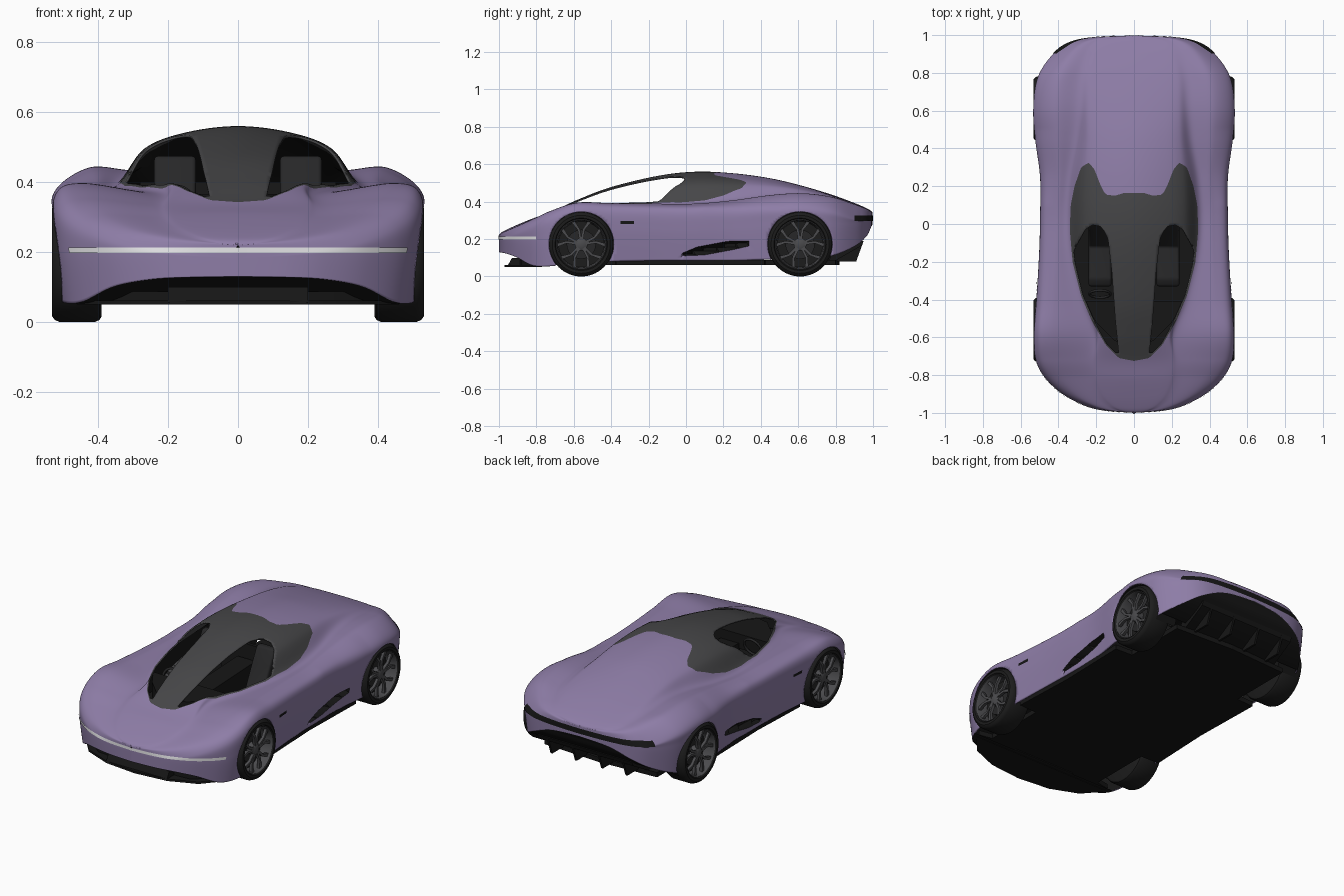
import bpy, bmesh, math

if "Cube" in bpy.data.objects:
    bpy.data.objects.remove(bpy.data.objects["Cube"])


def material(name, r, g, b):
    m = bpy.data.materials.new(name)
    m.diffuse_color = (r, g, b, 1)
    m.use_nodes = True
    m.node_tree.nodes["Principled BSDF"].inputs["Base Color"].default_value = m.diffuse_color
    return m


PURPLE = material("purple paint", 0.27, 0.205, 0.385)
CANOPY = material("canopy grey", 0.062, 0.062, 0.065)
BLACK = material("trim black", 0.008, 0.008, 0.008)
TYRE = material("tyre black", 0.012, 0.012, 0.012)
RIM = material("rim grey", 0.07, 0.07, 0.075)
LIGHT = material("light strip", 0.8, 0.8, 0.82)
SEAT = material("seat charcoal", 0.02, 0.02, 0.021)


def finish(name, bm, mats, mirror=True, angle=35):
    """Turn a bmesh into a smooth shaded object, mirrored across x."""
    me = bpy.data.meshes.new(name)
    bm.to_mesh(me)
    bm.free()
    for m in mats:
        me.materials.append(m)
    me.shade_smooth()
    me.set_sharp_from_angle(angle=math.radians(angle))
    ob = bpy.data.objects.new(name, me)
    bpy.context.collection.objects.link(ob)
    if mirror:
        ob.modifiers.new("mirror", 'MIRROR').merge_threshold = 0.003
    return ob


def add_grid(bm, rows):
    vs = [[bm.verts.new(p) for p in r] for r in rows]
    for r, s in zip(vs, vs[1:]):
        for j in range(len(r) - 1):
            bm.faces.new((r[j], s[j], s[j + 1], r[j + 1]))


def prism(name, polys, axis, lo, hi, mat, mirror=True, bevel=0):
    """Extrude outlines along x (points are y, z) or z (points are x, y)."""
    bm = bmesh.new()
    for pts in polys:
        ring = [[bm.verts.new((h, a, b) if axis == 'x' else (a, b, h)) for a, b in pts]
                for h in (lo, hi)]
        bm.faces.new(ring[0])
        bm.faces.new(ring[1])
        for i in range(len(pts)):
            bm.faces.new((ring[0][i - 1], ring[0][i], ring[1][i], ring[1][i - 1]))
    bmesh.ops.recalc_face_normals(bm, faces=bm.faces)
    if bevel:
        bmesh.ops.bevel(bm, geom=bm.edges[:], offset=bevel, segments=3, affect='EDGES', profile=0.5)
    return finish(name, bm, [mat], mirror)


def lathe(name, profile, cy, cz, mat, a0=0, a1=360, steps=56):
    """Spin an (x, radius) profile around a wheel axle."""
    bm = bmesh.new()
    rows = []
    for i in range(steps + 1):
        a = math.radians(a0 + (a1 - a0) * i / steps)
        rows.append([(x, cy + r * math.cos(a), cz + r * math.sin(a)) for x, r in profile])
    add_grid(bm, rows)
    bmesh.ops.remove_doubles(bm, verts=bm.verts, dist=1e-5)
    bmesh.ops.recalc_face_normals(bm, faces=bm.faces)
    return finish(name, bm, [mat])


def spline(pts, n, last=None):
    """Catmull-Rom through tuples, n steps per span."""
    p = [pts[0]] + list(pts) + [last or pts[-1]]
    out = []
    for i in range(1, len(p) - 2):
        for k in range(n):
            t = k / n
            out.append(tuple(0.5 * (2 * b + (c - a) * t + (2 * a - 5 * b + 4 * c - d) * t * t
                                    + (3 * b - a - 3 * c + d) * t ** 3)
                             for a, b, c, d in zip(*p[i - 1:i + 3])))
    return out + [tuple(pts[-1])]


def sdf(px, py, poly):
    """Signed distance to an outline, negative inside."""
    d, s = 9.0, 1
    for i in range(len(poly)):
        (ax, ay), (bx, by) = poly[i - 1], poly[i]
        ex, ey, wx, wy = bx - ax, by - ay, px - ax, py - ay
        t = max(0, min(1, (wx * ex + wy * ey) / (ex * ex + ey * ey)))
        d = min(d, math.hypot(wx - ex * t, wy - ey * t))
        if (ay > py) != (by > py) and wx < ex * wy / ey:
            s = -s
    return s * d


def carve(bm, g):
    """Slide vertices onto the line g = 0 and return the faces inside it."""
    val = {v: g(v.co) for v in bm.verts}
    for e in bm.edges:
        a, b = e.verts
        if val[a] * val[b] < 0:
            t = val[a] / (val[a] - val[b])
            co = a.co.lerp(b.co, t)
            v = a if t < 0.5 else b
            if abs(v.co.x) < 1e-5:
                co.x = 0
            v.co = co
            val[v] = 0
    return [f for f in bm.faces if sum(val[v] for v in f.verts) < -1e-9]


# Body stations: y, half width, sill z, fender z, canopy half width, canopy base z, top z
stations = [
    (-1.0, 0.001, 0.13, 0.216, 0.0005, 0.22, 0.222), (-0.988, 0.15, 0.128, 0.226, 0.08, 0.23, 0.235),
    (-0.96, 0.26, 0.122, 0.24, 0.14, 0.245, 0.25), (-0.905, 0.37, 0.102, 0.265, 0.2, 0.268, 0.275),
    (-0.82, 0.465, 0.058, 0.305, 0.24, 0.30, 0.31), (-0.72, 0.518, 0.055, 0.352, 0.25, 0.335, 0.345),
    (-0.58, 0.53, 0.07, 0.395, 0.235, 0.365, 0.41), (-0.40, 0.515, 0.08, 0.392, 0.285, 0.38, 0.478),
    (-0.15, 0.50, 0.085, 0.388, 0.335, 0.39, 0.538), (0.05, 0.495, 0.085, 0.388, 0.345, 0.395, 0.56),
    (0.25, 0.495, 0.085, 0.405, 0.335, 0.41, 0.552), (0.45, 0.52, 0.09, 0.432, 0.31, 0.43, 0.525),
    (0.62, 0.53, 0.09, 0.442, 0.30, 0.435, 0.485), (0.78, 0.505, 0.11, 0.422, 0.29, 0.415, 0.437),
    (0.90, 0.425, 0.16, 0.38, 0.25, 0.385, 0.393), (0.965, 0.33, 0.215, 0.355, 0.2, 0.36, 0.365),
    (0.99, 0.19, 0.265, 0.342, 0.1, 0.345, 0.35), (0.998, 0.001, 0.28, 0.335, 0.0005, 0.338, 0.34)]

body_rows = []
for y, w, zb, zs, c, zc, zt in spline(stations, 14):
    h = zt - zc
    rear = max(0, min(1, (y - 0.1) / 0.4))      # rear fenders slope off more
    drop = min(0.03 + 0.035 * rear, 0.35 * (zs - zb))
    half = [(0.96 * w, zb), (w, zb + 0.55 * (zs - zb)), (0.985 * w, zs - drop), ((0.84 - 0.04 * rear) * w, zs),
            (c, zc), (0.78 * c, zc + 0.6 * h), (0.45 * c, zc + 0.88 * h), (0, zt)]
    section = spline(half, 11, (-0.45 * c, zc + 0.88 * h))
    body_rows.append([(x, y, z) for x, z in section])

# Body shell with painted canopy, open windows, side intakes and wheel arches
canopy = [(-0.2, -0.725), (0.0, -0.725), (0.08, -0.71), (0.15, -0.64), (0.22, -0.52), (0.28, -0.38),
          (0.325, -0.2), (0.34, -0.03), (0.335, 0.1), (0.315, 0.2), (0.28, 0.3), (0.24, 0.325),
          (0.21, 0.29), (0.175, 0.2), (0.15, 0.155), (0.1, 0.15), (0.05, 0.165), (-0.2, 0.165)]
window = [(0.08, -0.7), (0.1, -0.5), (0.118, -0.25), (0.138, -0.08), (0.17, -0.015), (0.22, -0.005),
          (0.26, -0.03), (0.295, -0.09), (0.322, -0.145), (0.314, -0.21), (0.272, -0.38), (0.212, -0.52),
          (0.142, -0.64)]
intake = [(-0.06, 0.108), (0.06, 0.158), (0.22, 0.188), (0.38, 0.192), (0.36, 0.168), (0.26, 0.145),
          (0.1, 0.115)]
AXLES = {"front": -0.56, "rear": 0.61}
CZ = 0.172

bm = bmesh.new()
add_grid(bm, body_rows)
bmesh.ops.triangulate(bm, faces=bm.faces)
for f in carve(bm, lambda p: sdf(p.x, p.y, canopy)):
    f.material_index = 1
inlet = carve(bm, lambda p: sdf(p.y, p.z, intake) if p.x > 0.36 else 1)
for f in inlet:
    f.material_index = 2
for v in {v for f in inlet for v in f.verts}:
    v.co.x -= min(0.03, max(0, -3 * sdf(v.co.y, v.co.z, intake)))
bmesh.ops.delete(bm, geom=carve(bm, lambda p: sdf(p.x, p.y, window)), context='FACES')
for cy in AXLES.values():
    arch = carve(bm, lambda p: math.hypot(p.y - cy, p.z - CZ) - 0.174 if p.x > 0.3 else 1)
    bmesh.ops.delete(bm, geom=arch, context='FACES')
body = finish("body_shell", bm, [PURPLE, CANOPY, BLACK, CANOPY])
shell = body.modifiers.new("thickness", 'SOLIDIFY')
shell.thickness = 0.007
shell.material_offset = 2


# Thin bands lying on the body: light strip, tail light, side vent
def band(name, y0, y1, z0, z1, mat):
    rows = []
    for r in body_rows:
        if y0 <= r[0][1] <= y1:
            row = []
            for z in (z0, (z0 + z1) / 2, z1):
                for a, b in zip(r, r[1:]):
                    if a[2] <= z <= b[2]:
                        x = a[0] + (b[0] - a[0]) * (z - a[2]) / (b[2] - a[2] + 1e-9)
                        row.append((x * 1.008, a[1] * 1.002, z))
                        break
            if len(row) == 3:
                rows.append(row)
    bm = bmesh.new()
    add_grid(bm, rows)
    finish(name, bm, [mat])


band("front_light_strip", -1, -0.8, 0.197, 0.213, LIGHT)
band("tail_light_band", 0.9, 1, 0.296, 0.327, BLACK)
band("side_vent", -0.36, -0.26, 0.28, 0.296, BLACK)

# Slanted undersides that close the nose and the tail
for name, test in (("chin_grille", lambda y: y < -0.75), ("tail_underside", lambda y: y > 0.79)):
    bm = bmesh.new()
    add_grid(bm, [[(0, r[0][1], r[0][2]), r[0]] for r in body_rows if test(r[0][1])])
    finish(name, bm, [BLACK])

# Floor, splitter and diffuser
prism("floor", [[(0, -0.9), (0.3, -0.88), (0.45, -0.76), (0.37, -0.745), (0.37, -0.38), (0.485, -0.375),
                 (0.47, 0.0), (0.48, 0.42), (0.37, 0.425), (0.37, 0.8), (0, 0.82)]], 'z', 0.06, 0.088, BLACK)
prism("front_splitter", [[(0, -0.97), (0.2, -0.95), (0.36, -0.885), (0.46, -0.77), (0, -0.77)]],
      'z', 0.05, 0.062, BLACK)
prism("front_grille_block", [[(-0.955, 0.055), (-0.93, 0.1), (-0.75, 0.1), (-0.75, 0.055)]],
      'x', 0, 0.2, BLACK)
prism("rear_diffuser", [[(0.74, 0.085), (0.8, 0.085), (0.94, 0.165), (0.95, 0.19), (0.8, 0.18)]],
      'x', 0, 0.31, BLACK)
for i, x in enumerate((0.08, 0.24)):
    prism(f"diffuser_fin_{i}", [[(0.72, 0.08), (0.91, 0.08), (0.95, 0.19), (0.8, 0.17)]],
          'x', x, x + 0.012, BLACK)

# Wheels with paired spokes, and dark arch liners
for pos, cy in AXLES.items():
    lathe(pos + "_tyre", [(0.39, 0.0), (0.39, 0.155), (0.396, 0.166), (0.41, 0.172), (0.51, 0.172),
                          (0.524, 0.166), (0.532, 0.155), (0.532, 0.14), (0.522, 0.134)], cy, CZ, TYRE)
    lathe(pos + "_rim", [(0.522, 0.136), (0.526, 0.132), (0.51, 0.126), (0.46, 0.122)], cy, CZ, RIM)
    lathe(pos + "_wheel_back", [(0.46, 0.126), (0.46, 0.0)], cy, CZ, TYRE)
    lathe(pos + "_brake_disc", [(0.46, 0.078), (0.475, 0.078), (0.475, 0.0)], cy, CZ, SEAT)
    lathe(pos + "_hub", [(0.47, 0.034), (0.508, 0.034), (0.516, 0.022), (0.516, 0.0)], cy, CZ, RIM)
    spokes = []
    for k in range(5):
        for s in (-1, 1):
            a = math.radians(90 + 72 * k)
            corners = ((0.025, a - 0.1 * s), (0.025, a + 0.45 * s), (0.08, a + 0.25 * s),
                       (0.127, a + 0.42 * s), (0.127, a + 0.27 * s), (0.08, a + 0.08 * s))
            spokes.append([(cy + r * math.cos(t), CZ + r * math.sin(t)) for r, t in corners])
    prism(pos + "_spokes", spokes, 'x', 0.498, 0.515, RIM)
    lathe(pos + "_arch_liner", [(0.36, 0.0), (0.36, 0.178), (0.49, 0.178)], cy, CZ, BLACK, -28, 208)

# Cabin: dashboard, console, bulkhead, seats and steering wheel
prism("dashboard", [[(0, -0.64), (0.1, -0.62), (0.2, -0.52), (0.27, -0.41), (0, -0.41)]],
      'z', 0.28, 0.366, BLACK)
prism("console", [[(-0.42, 0.09), (0.08, 0.09), (0.08, 0.33), (-0.42, 0.31)]], 'x', 0, 0.06, BLACK)
prism("cabin_bulkhead", [[(0.08, 0.09), (0.1, 0.09), (0.13, 0.4), (0.11, 0.4)]], 'x', 0, 0.28, BLACK)
prism("seat", [[(-0.33, 0.12), (-0.33, 0.25), (-0.29, 0.27), (-0.12, 0.24), (-0.04, 0.4), (0.0, 0.475),
                (0.04, 0.475), (0.05, 0.4), (0.0, 0.12)]], 'x', 0.12, 0.24, SEAT, bevel=0.012)
bpy.ops.mesh.primitive_torus_add(location=(-0.18, -0.37, 0.335), rotation=(math.radians(70), 0, 0),
                                 major_radius=0.055, minor_radius=0.007)
wheel = bpy.context.object
wheel.name = "steering_wheel"
wheel.data.materials.append(SEAT)
wheel.data.shade_smooth()
